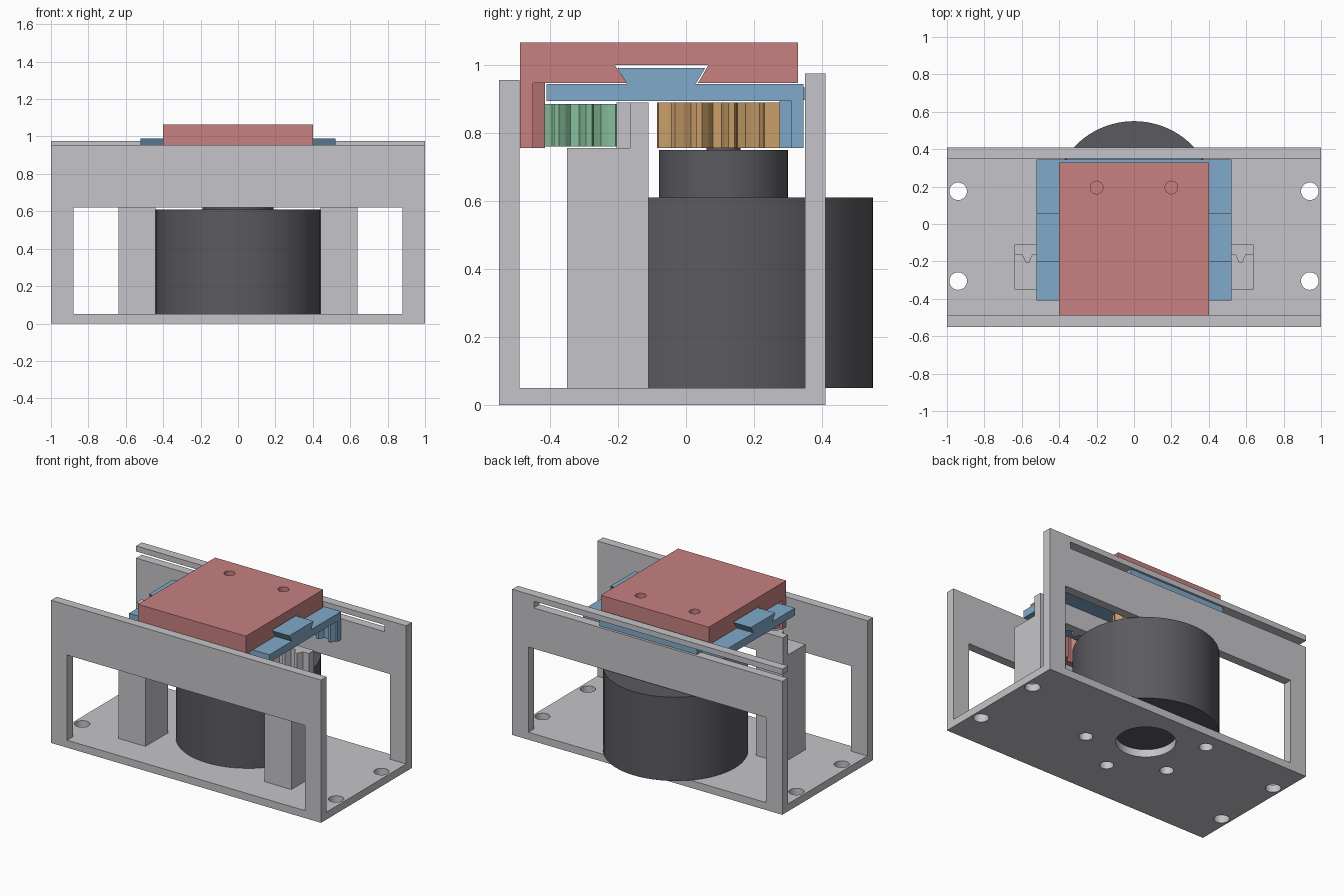
import bpy, bmesh, math
from mathutils import Vector

if "Cube" in bpy.data.objects:
    bpy.data.objects.remove(bpy.data.objects["Cube"])


def material(name, rgb):
    m = bpy.data.materials.new(name)
    m.diffuse_color = (*rgb, 1)
    m.use_nodes = True
    m.node_tree.nodes["Principled BSDF"].inputs["Base Color"].default_value = m.diffuse_color
    return m


GREY = material("light_grey", (0.56, 0.55, 0.58))
RED = material("soft_red", (0.58, 0.22, 0.22))
BLUE = material("soft_blue", (0.22, 0.40, 0.59))
GREEN = material("soft_green", (0.24, 0.51, 0.33))
ORANGE = material("tan_orange", (0.58, 0.34, 0.14))
DARK = material("charcoal", (0.105, 0.102, 0.115))

PITCH = 0.0877  # tooth spacing shared by racks and gears


def prism(name, pts, axis, lo, hi, mat):
    """Extrude a 2D outline along x (points are y,z) or z (points are x,y)."""
    bm = bmesh.new()
    place = (lambda a, b: (lo, a, b)) if axis == "x" else (lambda a, b: (a, b, lo))
    face = bm.faces.new([bm.verts.new(place(a, b)) for a, b in pts])
    out = bmesh.ops.extrude_face_region(bm, geom=[face])
    move = Vector((hi - lo, 0, 0)) if axis == "x" else Vector((0, 0, hi - lo))
    bmesh.ops.translate(bm, vec=move,
                        verts=[v for v in out["geom"] if isinstance(v, bmesh.types.BMVert)])
    bmesh.ops.recalc_face_normals(bm, faces=bm.faces)
    me = bpy.data.meshes.new(name)
    bm.to_mesh(me)
    bm.free()
    ob = bpy.data.objects.new(name, me)
    bpy.context.collection.objects.link(ob)
    if mat:
        me.materials.append(mat)
    return ob


def box(name, x0, x1, y0, y1, z0, z1, mat=None):
    return prism(name, [(x0, y0), (x1, y0), (x1, y1), (x0, y1)], "z", z0, z1, mat)


def cylinder(name, x, y, r, z0, z1, mat=None, n=48):
    pts = [(x + r * math.cos(2 * math.pi * i / n), y + r * math.sin(2 * math.pi * i / n))
           for i in range(n)]
    return prism(name, pts, "z", z0, z1, mat)


def select(ob):
    bpy.ops.object.select_all(action="DESELECT")
    ob.select_set(True)
    bpy.context.view_layer.objects.active = ob


def smooth(ob):
    select(ob)
    bpy.ops.object.shade_smooth_by_angle(angle=math.radians(30))


def cut(ob, cutters):
    for c in cutters:
        select(ob)
        mod = ob.modifiers.new("cut", "BOOLEAN")
        mod.operation = "DIFFERENCE"
        mod.solver = "EXACT"
        mod.object = c
        bpy.ops.object.modifier_apply(modifier=mod.name)
        bpy.data.objects.remove(c)


def rack(name, half, back, root, tip, teeth, z0, z1, mat):
    """Straight toothed bar along x; teeth point from root to tip in y."""
    pts = [(-half, back), (-half, root)]
    for i in range(teeth):
        c = (i - (teeth - 1) / 2) * PITCH
        pts += [(c - 0.027, root), (c - 0.01, tip), (c + 0.01, tip), (c + 0.027, root)]
    pts += [(half, root), (half, back)]
    return prism(name, pts, "z", z0, z1, mat)


def gear(name, y, root, tip, teeth, z0, z1, mat):
    """Spur gear on x = 0 with a tooth pointing to +y."""
    pts = []
    for i in range(teeth):
        a = math.pi / 2 + 2 * math.pi * i / teeth
        step = 2 * math.pi / teeth
        mid = (root + tip) / 2
        for f, r in ((-0.32, root), (-0.22, mid), (-0.09, tip),
                     (0.09, tip), (0.22, mid), (0.32, root)):
            pts.append((r * math.cos(a + f * step), y + r * math.sin(a + f * step)))
    return prism(name, pts, "z", z0, z1, mat)


# Frame: base with front and back walls
frame = prism("frame", [(-0.55, 0), (0.41, 0), (0.41, 0.975), (0.35, 0.975), (0.35, 0.05),
                        (-0.49, 0.05), (-0.49, 0.955), (-0.55, 0.955)], "x", -1, 1, GREY)
cutters = [
    box("front_window_cutter", -0.88, 0.88, -0.6, -0.45, 0.05, 0.62),
    box("back_window_cutter", -0.88, 0.88, 0.3, 0.5, 0.05, 0.62),
    box("slot_cutter", -1.1, 0.84, 0.3, 0.5, 0.893, 0.938),
    cylinder("motor_hole_cutter", 0, 0.11, 0.18, -0.1, 0.1),
]
# Corner bolt holes and motor screw holes
for x in (-0.94, 0.94):
    for y in (-0.305, 0.175):
        cutters.append(cylinder("bolt_cutter", x, y, 0.047, -0.1, 0.1, n=32))
for deg in (-30, -90, -150, 150):
    a = math.radians(deg)
    cutters.append(cylinder("screw_cutter", 0.365 * math.cos(a), 0.11 + 0.365 * math.sin(a),
                            0.042, -0.1, 0.1, n=32))
cut(frame, cutters)
smooth(frame)

# Pillars carrying the fixed rack
for side, x0 in (("left", -0.64), ("right", 0.44)):
    box(side + "_pillar", x0, x0 + 0.2, -0.35, -0.11, 0.05, 0.755, GREY)
rack("fixed_rack", 0.64, -0.11, -0.165, -0.205, 14, 0.755, 0.89, GREY)

# Motor
smooth(cylinder("motor_body", 0, 0.11, 0.44, 0.05, 0.61, DARK, 64))
smooth(cylinder("motor_boss", 0, 0.11, 0.19, 0.61, 0.75, DARK, 48))
smooth(cylinder("motor_shaft", 0, 0.11, 0.05, 0.75, 0.80, DARK, 32))

# Gears
gear("drive_gear", 0.11, 0.15, 0.199, 13, 0.755, 0.89, ORANGE)
gear("idler_gear", -0.31, 0.10, 0.142, 9, 0.76, 0.885, GREEN)

# Carriage: plate with dovetail rail, rack and guide tongue
prism("carriage", [(-0.41, 0.893), (0.346, 0.893), (0.346, 0.943), (0.028, 0.943),
                   (0.056, 0.99), (-0.201, 0.99), (-0.173, 0.943), (-0.41, 0.943)],
      "x", -0.52, 0.52, BLUE)
rack("carriage_rack", 0.52, 0.345, 0.31, 0.275, 12, 0.755, 0.893, BLUE)
box("guide_tongue", -0.36, 0.36, 0.346, 0.40, 0.897, 0.934, BLUE)

# Top slider with dovetail groove and blind holes
slider = prism("slider", [(-0.488, 0.946), (-0.174, 0.946), (-0.21, 1.0), (0.066, 1.0),
                          (0.035, 0.946), (0.33, 0.946), (0.33, 1.065), (-0.488, 1.065)],
               "x", -0.4, 0.4, RED)
cut(slider, [cylinder("blind_hole_cutter", x, 0.195, 0.034, 1.0, 1.1, n=32)
             for x in (-0.2, 0.2)])
smooth(slider)
rack("slider_rack", 0.4, -0.488, -0.45, -0.415, 9, 0.755, 0.946, RED)
